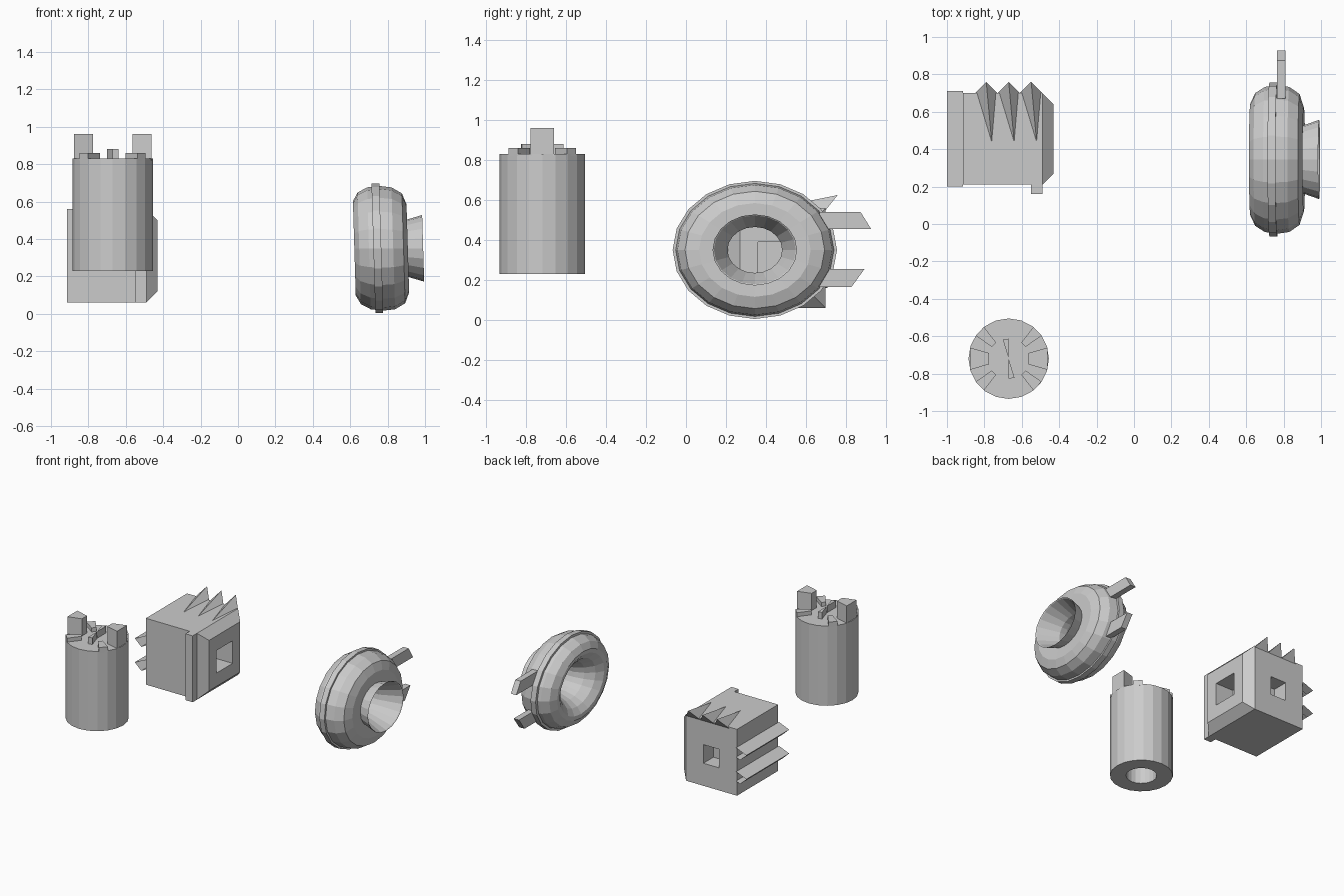
import bpy, bmesh
from math import sin, cos, tau, radians

if "Cube" in bpy.data.objects:
    bpy.data.objects.remove(bpy.data.objects["Cube"])


def make(name, verts, faces):
    bm = bmesh.new()
    vs = [bm.verts.new(v) for v in verts]
    for f in faces:
        bm.faces.new([vs[i] for i in f])
    bmesh.ops.recalc_face_normals(bm, faces=bm.faces)
    me = bpy.data.meshes.new(name)
    bm.to_mesh(me)
    bm.free()
    ob = bpy.data.objects.new(name, me)
    bpy.context.collection.objects.link(ob)
    return ob


def loft(name, rings, closed=False, caps=True):
    """Join rings of equal length with quads."""
    n, m = len(rings[0]), len(rings)
    faces = [(i * n + j, i * n + (j + 1) % n, (i + 1) % m * n + (j + 1) % n, (i + 1) % m * n + j)
             for i in range(m if closed else m - 1) for j in range(n)]
    if caps and not closed:
        faces += [tuple(range(n)), tuple(range((m - 1) * n, m * n))]
    return make(name, [p for r in rings for p in r], faces)


def box(name, x0, x1, y0, y1, z0, z1):
    return loft(name, [[(x0, y0, z), (x1, y0, z), (x1, y1, z), (x0, y1, z)] for z in (z0, z1)])


def cut(ob, cutter):
    mod = ob.modifiers.new("cut", 'BOOLEAN')
    mod.object = cutter
    mod.solver = 'EXACT'
    cutter.hide_render = True
    cutter.hide_viewport = True


# Cylinder with a blind hole underneath
CX, CY = -0.67, -0.72


def circle(r, z, n=20):
    return [(CX + r * cos(tau * i / n), CY + r * sin(tau * i / n), z) for i in range(n)]


loft("cylinder_body", [circle(0.215, 0.83), circle(0.215, 0.23), circle(0.105, 0.23), circle(0.105, 0.62)])


def sector(name, a0, a1, r0, r1, z1):
    pts = [(r0, a0), (r1, a0), (r1, a1), (r0, a1)]
    loft(name, [[(CX + r * cos(radians(a)), CY + r * sin(radians(a)), z) for r, a in pts]
                for z in (0.82, z1)])


# Tall lugs, low teeth and centre blades on the cylinder top
for a in (0, 180):
    sector("tall_lug", a - 16, a + 16, 0.11, 0.215, 0.96)
    sector("low_tooth", a + 35, a + 52, 0.11, 0.215, 0.86)
    sector("low_tooth", a - 52, a - 35, 0.11, 0.215, 0.86)
    sector("centre_blade", a + 90, a + 107, 0.004, 0.107, 0.88)

# Block with a chamfered end and two square pockets


def square(x, inset):
    a, b, c, d = 0.21 + inset, 0.70 - inset, 0.06 + inset, 0.56 - inset
    return [(x, a, c), (x, b, c), (x, b, d), (x, a, d)]


block = loft("block_body", [square(-0.915, 0), square(-0.49, 0), square(-0.43, 0.06)])
cut(block, box("end_pocket_cutter", -0.58, -0.40, 0.36, 0.55, 0.22, 0.39))
cut(block, box("back_pocket_cutter", -0.765, -0.635, 0.58, 0.75, 0.23, 0.37))
box("block_rib", -0.55, -0.49, 0.16, 0.212, 0.06, 0.56)

# Pointed teeth along the top back edge
for xc in (-0.79, -0.67, -0.55):
    make("block_tooth",
         [(xc - 0.06, 0.70, 0.55), (xc + 0.06, 0.70, 0.55), (xc + 0.03, 0.43, 0.558), (xc, 0.76, 0.625)],
         [(0, 1, 2), (0, 1, 3), (1, 2, 3), (2, 0, 3)])

# Open hooked ridges on the left side
for zc in (0.39, 0.21):
    prof = [(-0.915, 0.035), (-1.0, 0.0), (-0.947, -0.05), (-0.915, -0.035)]
    verts = [(x, y, zc + dz) for y in (0.20, 0.71) for x, dz in prof]
    make("side_ridge", verts, [(i, i + 1, i + 5, i + 4) for i in range(3)])

# Elliptical ring turned about the x axis, leaning slightly
RY, RZ, SQ = 0.345, 0.35, 0.84


def turned(name, profile, n=20):
    rings = []
    for x, r in profile:
        ring = []
        for i in range(n):
            a = tau * i / n
            dz = SQ * r * sin(a)
            ring.append((x - 0.03 * dz, RY + r * cos(a), RZ + dz))
        rings.append(ring)
    return loft(name, rings, closed=True)


turned("ring_body", [(0.70, 0.388), (0.765, 0.397), (0.83, 0.388), (0.885, 0.35), (0.908, 0.28), (0.905, 0.182),
                     (0.99, 0.212), (0.985, 0.205), (0.90, 0.165), (0.84, 0.137), (0.79, 0.137), (0.72, 0.165),
                     (0.66, 0.21), (0.625, 0.265), (0.622, 0.30), (0.648, 0.355)])
turned("ring_band", [(0.724, 0.38), (0.724, 0.412), (0.766, 0.412), (0.766, 0.38)])

# Two slanted-end prongs at the back of the ring
for name, prof in (("upper_prong", [(0.67, 0.455), (0.928, 0.455), (0.875, 0.54), (0.67, 0.54)]),
                   ("lower_prong", [(0.66, 0.165), (0.83, 0.165), (0.895, 0.255), (0.66, 0.255)])):
    loft(name, [[(x, y, z) for y, z in prof] for x in (0.765, 0.81)])
